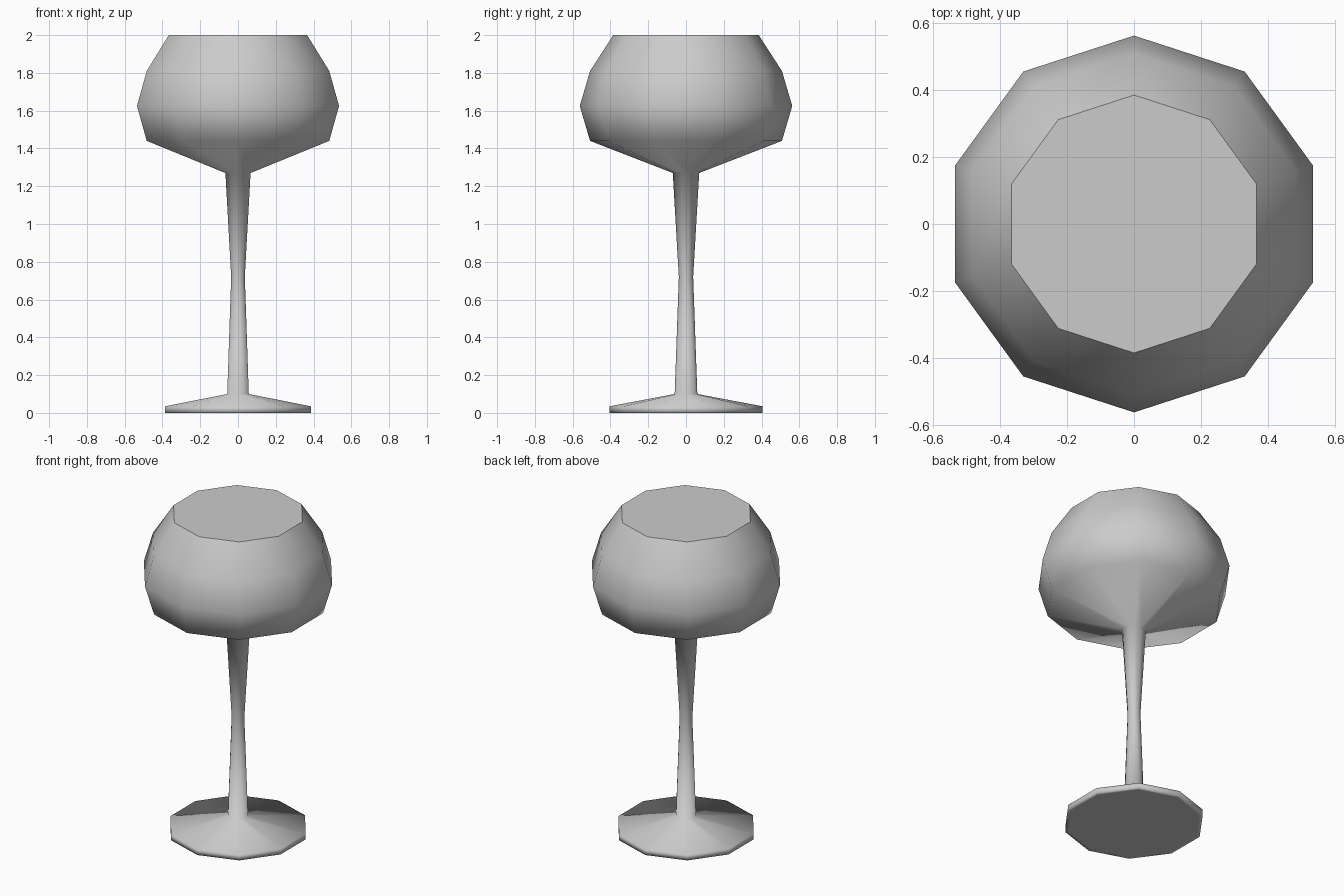
import bpy, bmesh
from math import sin, cos, pi

if "Cube" in bpy.data.objects:
    bpy.data.objects.remove(bpy.data.objects["Cube"])

SIDES = 10

# (radius, height) from the underside of the foot up to the brim
PROFILE = [(0.385, 0.0), (0.405, 0.0), (0.405, 0.035),   # foot
           (0.06, 0.10), (0.038, 0.72), (0.07, 1.27),    # stem
           (0.508, 1.44), (0.5625, 1.625), (0.508, 1.81), (0.385, 2.0)]  # bowl


def lathe(name, profile):
    bm = bmesh.new()
    rings = [[bm.verts.new((r * sin(2 * pi * i / SIDES), r * cos(2 * pi * i / SIDES), z))
              for i in range(SIDES)] for r, z in profile]
    for low, high in zip(rings, rings[1:]):
        for i in range(SIDES):
            j = (i + 1) % SIDES
            bm.faces.new((low[i], low[j], high[j], high[i])).smooth = True
    # underside and flat top
    bm.faces.new(rings[0]).smooth = True
    bm.faces.new(rings[-1]).smooth = False
    bmesh.ops.recalc_face_normals(bm, faces=bm.faces)
    # crisp brim
    for a, b in zip(rings[-1], rings[-1][1:] + rings[-1][:1]):
        bm.edges.get((a, b)).smooth = False
    mesh = bpy.data.meshes.new(name)
    bm.to_mesh(mesh)
    bm.free()
    obj = bpy.data.objects.new(name, mesh)
    bpy.context.collection.objects.link(obj)
    return obj


# filled stemmed glass
lathe("wine_glass", PROFILE)
